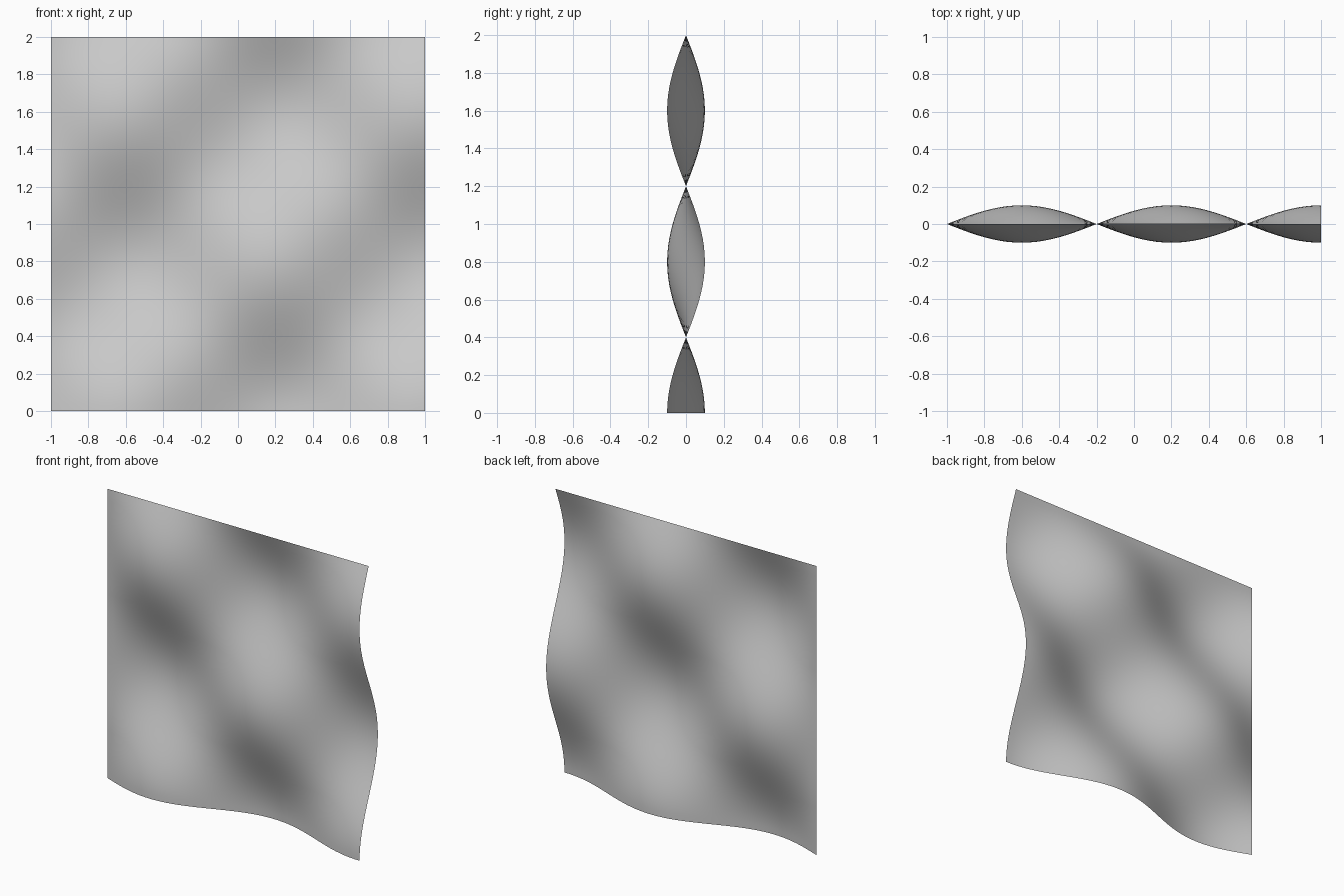
import bpy, bmesh
from math import sin, cos, pi

if "Cube" in bpy.data.objects:
    bpy.data.objects.remove(bpy.data.objects["Cube"])

HALF_WAVE = 0.8     # distance between still lines
HEIGHT = 0.1        # wave amplitude
CELLS = 50

# Flat square grid stood upright and displaced into a standing wave
bm = bmesh.new()
bmesh.ops.create_grid(bm, x_segments=CELLS, y_segments=CELLS, size=1)
for v in bm.verts:
    x, z = v.co.x, v.co.y + 1
    y = -HEIGHT * sin(pi * (x + 1) / HALF_WAVE) * cos(pi * z / HALF_WAVE)
    v.co = (x, y, z)
bm.normal_update()

mesh = bpy.data.meshes.new("wavy_sheet")
bm.to_mesh(mesh)
bm.free()
sheet = bpy.data.objects.new("wavy_sheet", mesh)
bpy.context.collection.objects.link(sheet)

# Smooth shading
for poly in mesh.polygons:
    poly.use_smooth = True
